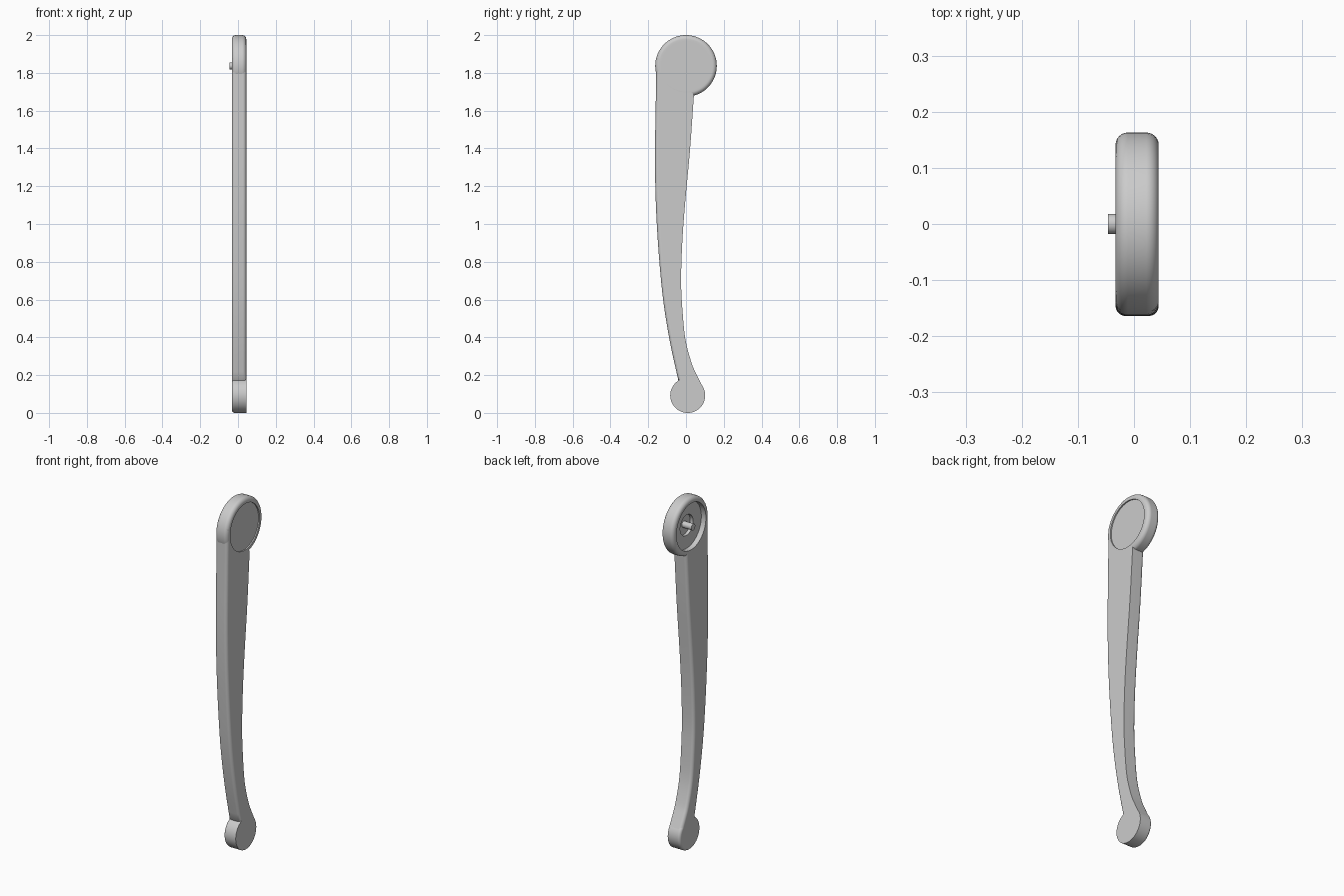
import bpy, bmesh, math
from mathutils import Vector

cube = bpy.data.objects.get("Cube")
if cube:
    bpy.data.objects.remove(cube)

X_IN, X_OUT = -0.033, 0.044      # inner and outer side faces
HUB = (0.0, 1.837)               # y, z of the upper disc
FOOT = (0.009, 0.0925)           # y, z of the lower disc

grey = bpy.data.materials.new("plain_grey")
grey.use_nodes = True
colour = (0.6, 0.6, 0.6, 1)
grey.diffuse_color = colour
grey.node_tree.nodes["Principled BSDF"].inputs["Base Color"].default_value = colour


def finish(bm, name):
    bmesh.ops.recalc_face_normals(bm, faces=bm.faces)
    mesh = bpy.data.meshes.new(name)
    bm.to_mesh(mesh)
    bm.free()
    mesh.materials.append(grey)
    obj = bpy.data.objects.new(name, mesh)
    bpy.context.collection.objects.link(obj)
    bpy.ops.object.select_all(action='DESELECT')
    obj.select_set(True)
    bpy.context.view_layer.objects.active = obj
    bpy.ops.object.shade_smooth_by_angle(angle=math.radians(35))
    weighted = obj.modifiers.new("even_shading", 'WEIGHTED_NORMAL')
    weighted.keep_sharp = True
    return obj


def arc(cx, cr, radius, start, end, steps=6):
    """Points on an arc, angles in degrees."""
    angles = [math.radians(start + (end - start) * i / steps) for i in range(steps + 1)]
    return [(cx + radius * math.cos(a), cr + radius * math.sin(a)) for a in angles]


def lathe(name, profile, centre, steps=72):
    """Spin an (x, radius) profile about an axis along x."""
    bm = bmesh.new()
    verts = [bm.verts.new((x, centre[0], centre[1] + r)) for x, r in profile]
    edges = [bm.edges.new(pair) for pair in zip(verts, verts[1:])]
    bmesh.ops.spin(bm, geom=verts + edges, cent=(0, *centre), axis=(1, 0, 0),
                   angle=math.tau, steps=steps)
    bmesh.ops.remove_doubles(bm, verts=bm.verts, dist=0.0001)
    return finish(bm, name)


def smooth_path(points, steps=4):
    """Catmull-Rom curve through the points."""
    p = [Vector(q) for q in points]
    p = [2 * p[0] - p[1]] + p + [2 * p[-1] - p[-2]]
    out = []
    for a, b, c, d in zip(p, p[1:], p[2:], p[3:]):
        for i in range(steps):
            t = i / steps
            out.append(0.5 * (2 * b + (c - a) * t + (2 * a - 5 * b + 4 * c - d) * t ** 2
                              + (3 * b - a - 3 * c + d) * t ** 3))
    return out + [p[-2]]


# Upper disc: rounded rim, shallow outer recess, deep inner recess with a socket
rim, lip, rnd = 0.163, 0.132, 0.022
hub_profile = [(0.037, 0), (0.037, lip), (X_OUT, lip)]
hub_profile += arc(X_OUT - rnd, rim - rnd, rnd, 0, 90)
hub_profile += arc(X_IN + rnd, rim - rnd, rnd, 90, 180)
hub_profile += [(X_IN, lip), (-0.004, lip), (-0.004, 0.058), (0.014, 0.058), (0.014, 0)]
lathe("upper_disc", hub_profile, HUB)

# Pin in the socket
lathe("pivot_pin", [(0.02, 0), (0.02, 0.018), (-0.046, 0.018), (-0.046, 0)], HUB, 32)

# Lower disc: crisp outer edge, rounded inner edge
foot_r, foot_rnd = 0.0925, 0.015
foot_profile = [(X_OUT, 0), (X_OUT, foot_r)]
foot_profile += arc(X_IN + foot_rnd, foot_r - foot_rnd, foot_rnd, 90, 180)
foot_profile += [(X_IN, 0)]
lathe("lower_disc", foot_profile, FOOT)

# Curved arm, closed by an arc round the upper recess and a point in the lower disc
front = smooth_path([(-0.156, 1.88), (-0.160, 1.66), (-0.164, 1.39), (-0.162, 1.18),
                     (-0.153, 0.97), (-0.135, 0.73), (-0.114, 0.547), (-0.082, 0.36),
                     (-0.04, 0.17)])
back = smooth_path([(0.088, 0.14), (0.055, 0.205), (0.029, 0.266), (-0.003, 0.388),
                    (-0.019, 0.547), (-0.026, 0.705), (-0.019, 0.917), (-0.003, 1.13),
                    (0.021, 1.39), (0.042, 1.685)])
top = arc(*HUB, 0.136, 279, 165, 16)
outline = front + [FOOT] + back + top

bm = bmesh.new()
inner = [bm.verts.new((X_IN, *p)) for p in outline]
outer = [bm.verts.new((X_OUT, *p)) for p in outline]
bm.faces.new(inner)
bm.faces.new(outer)
count = len(outline)
for i in range(count):
    j = (i + 1) % count
    bm.faces.new((inner[i], inner[j], outer[j], outer[i]))

# Round both front edges and the inner back edge
nf, nb = len(front), len(back)
front_range = range(nf - 1)
back_range = range(nf + 1, nf + nb)
rounded = [bm.edges.get((side[i], side[i + 1])) for side in (inner, outer) for i in front_range]
rounded += [bm.edges.get((inner[i], inner[i + 1])) for i in back_range]
bmesh.ops.recalc_face_normals(bm, faces=bm.faces)
bmesh.ops.bevel(bm, geom=[e for e in rounded if e], offset=0.018, offset_type='OFFSET',
                segments=5, profile=0.5, affect='EDGES', clamp_overlap=False)
finish(bm, "curved_arm")
